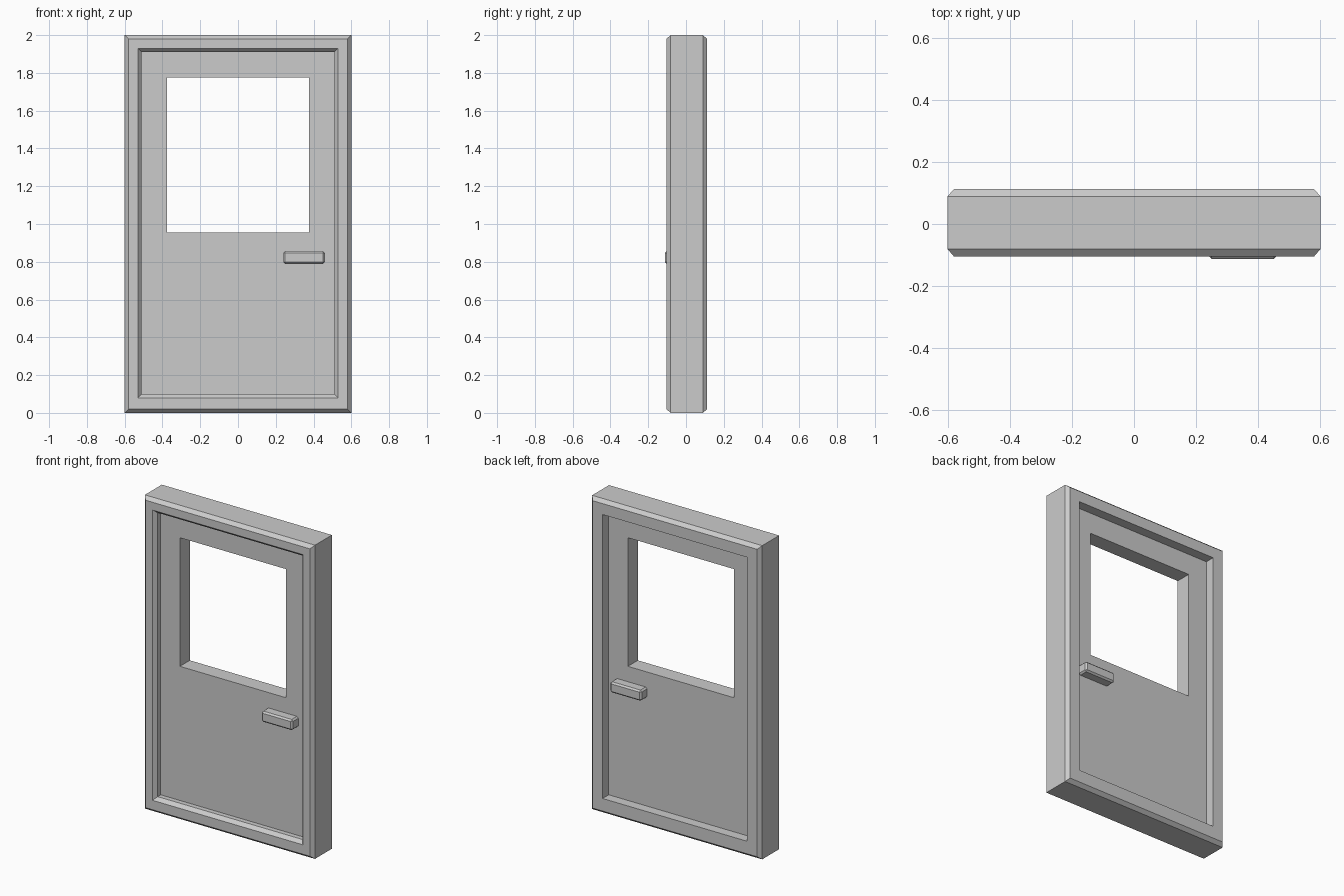
import bpy, bmesh

if "Cube" in bpy.data.objects:
    bpy.data.objects.remove(bpy.data.objects["Cube"])


def rect(hw, z0, z1, y):
    return [(-hw, y, z0), (hw, y, z0), (hw, y, z1), (-hw, y, z1)]


def ring(name, loops):
    """Mitred rectangular ring: bridges successive loops and closes the section."""
    bm = bmesh.new()
    vs = [[bm.verts.new(p) for p in loop] for loop in loops]
    for i in range(len(vs)):
        a, b = vs[i], vs[(i + 1) % len(vs)]
        for j in range(4):
            k = (j + 1) % 4
            bm.faces.new((a[j], a[k], b[k], b[j]))
    bmesh.ops.recalc_face_normals(bm, faces=bm.faces)
    me = bpy.data.meshes.new(name)
    bm.to_mesh(me)
    bm.free()
    ob = bpy.data.objects.new(name, me)
    bpy.context.collection.objects.link(ob)
    return ob


# Door frame: chamfered outside edges and front opening
F, B, C = -0.104, 0.112, 0.023
ring("door_frame", [
    rect(0.60, 0.00, 2.00, F + C),
    rect(0.58, 0.02, 1.98, F),
    rect(0.53, 0.08, 1.93, F),
    rect(0.51, 0.10, 1.91, F + C),
    rect(0.51, 0.10, 1.91, B),
    rect(0.58, 0.02, 1.98, B),
    rect(0.60, 0.00, 2.00, B - C),
])

# Door panel with window opening
D = 0.05
ring("door_panel", [
    rect(0.51, 0.10, 1.91, -D),
    rect(0.375, 0.955, 1.775, -D),
    rect(0.375, 0.955, 1.775, D),
    rect(0.51, 0.10, 1.91, D),
])

# Chamfered handles, one on each side
for side, name in ((-1, "front_handle"), (1, "back_handle")):
    bpy.ops.mesh.primitive_cube_add(size=1, location=(0.35, side * 0.076, 0.823))
    handle = bpy.context.object
    handle.name = name
    handle.scale = (0.22, 0.072, 0.068)
    bpy.ops.object.transform_apply(location=False, rotation=False, scale=True)
    bevel = handle.modifiers.new("chamfer", 'BEVEL')
    bevel.width = 0.01
    bevel.segments = 1
